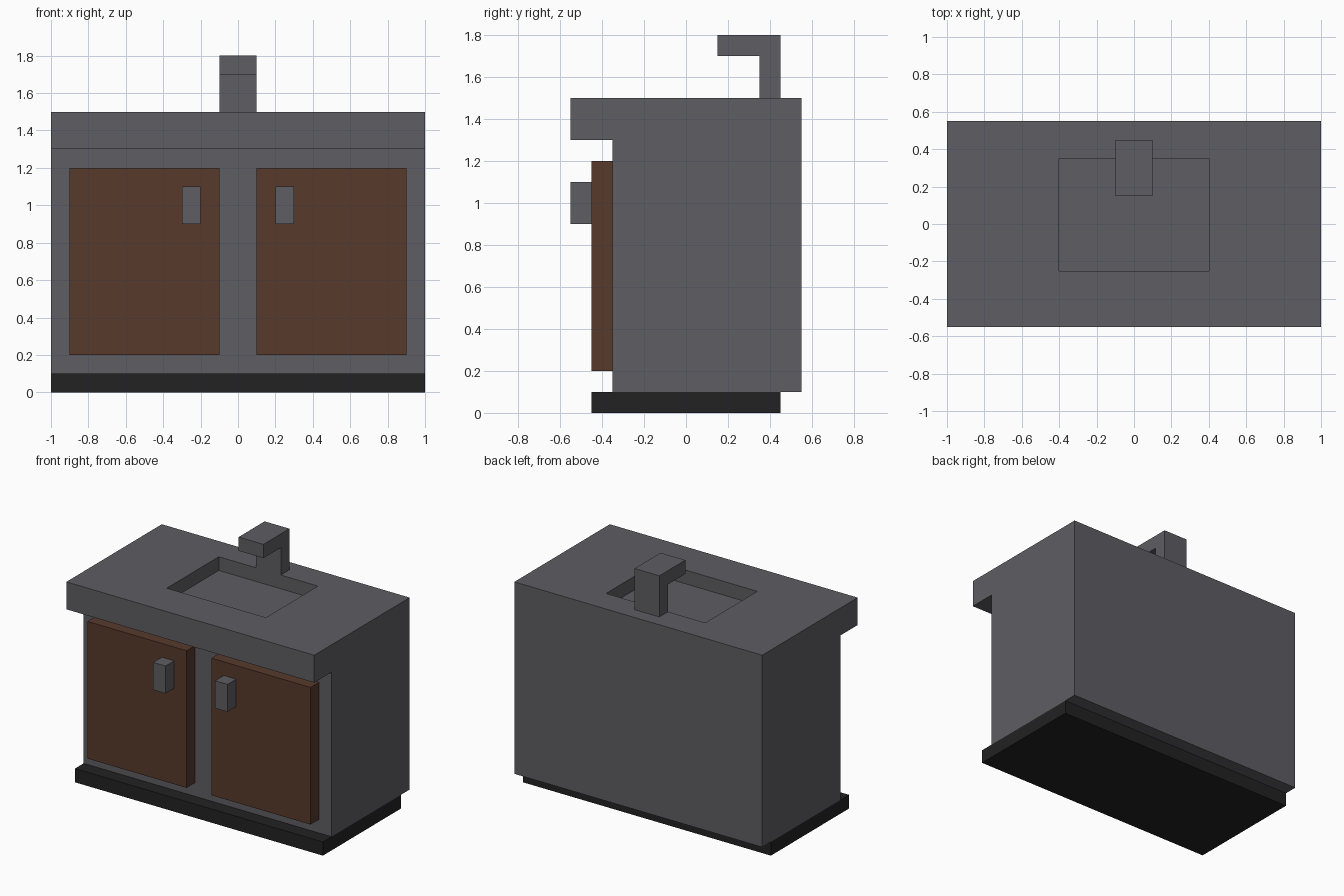
import bpy
import bmesh

if "Cube" in bpy.data.objects:
    bpy.data.objects.remove(bpy.data.objects["Cube"])


def material(name, rgb):
    m = bpy.data.materials.new(name)
    m.diffuse_color = (*rgb, 1.0)
    m.use_nodes = True
    m.node_tree.nodes["Principled BSDF"].inputs["Base Color"].default_value = m.diffuse_color
    return m


GREY = material("grey stone", (0.112, 0.109, 0.122))
BROWN = material("brown wood", (0.095, 0.041, 0.024))
BLACK = material("black plinth", (0.016, 0.016, 0.016))


def extrude_profile(name, profile, x0, x1, mat):
    """Extrude a closed (y, z) outline from x0 to x1."""
    bm = bmesh.new()
    face = bm.faces.new([bm.verts.new((x0, y, z)) for y, z in profile])
    ext = bmesh.ops.extrude_face_region(bm, geom=[face])
    moved = [v for v in ext["geom"] if isinstance(v, bmesh.types.BMVert)]
    bmesh.ops.translate(bm, verts=moved, vec=(x1 - x0, 0, 0))
    bmesh.ops.recalc_face_normals(bm, faces=bm.faces)
    mesh = bpy.data.meshes.new(name)
    bm.to_mesh(mesh)
    bm.free()
    mesh.materials.append(mat)
    ob = bpy.data.objects.new(name, mesh)
    bpy.context.collection.objects.link(ob)
    return ob


def box(name, x, y, z, mat):
    outline = [(y[0], z[0]), (y[1], z[0]), (y[1], z[1]), (y[0], z[1])]
    return extrude_profile(name, outline, x[0], x[1], mat)


# Plinth
box("plinth", (-1, 1), (-0.45, 0.45), (0, 0.1), BLACK)

# Cabinet body with overhanging countertop
cabinet = extrude_profile("cabinet", [
    (-0.35, 0.1), (0.55, 0.1), (0.55, 1.5),
    (-0.55, 1.5), (-0.55, 1.3), (-0.35, 1.3)], -1, 1, GREY)

# Basin recess cut into the countertop
cutter = box("basin_cutter", (-0.4, 0.4), (-0.25, 0.35), (1.4, 1.6), GREY)
cutter.hide_render = True
mod = cabinet.modifiers.new("basin", 'BOOLEAN')
mod.operation = 'DIFFERENCE'
mod.solver = 'EXACT'
mod.object = cutter
bpy.context.view_layer.objects.active = cabinet
bpy.ops.object.modifier_apply(modifier=mod.name)
bpy.data.objects.remove(cutter)

# Tap: upright post with spout reaching over the basin
extrude_profile("tap", [
    (0.35, 1.5), (0.45, 1.5), (0.45, 1.8),
    (0.15, 1.8), (0.15, 1.7), (0.35, 1.7)], -0.1, 0.1, GREY)

# Doors and handles, mirrored left and right
for side, s in (("left", -1), ("right", 1)):
    box(side + "_door", sorted((0.1 * s, 0.9 * s)), (-0.45, -0.35), (0.2, 1.2), BROWN)
    box(side + "_handle", sorted((0.2 * s, 0.3 * s)), (-0.55, -0.45), (0.9, 1.1), GREY)
